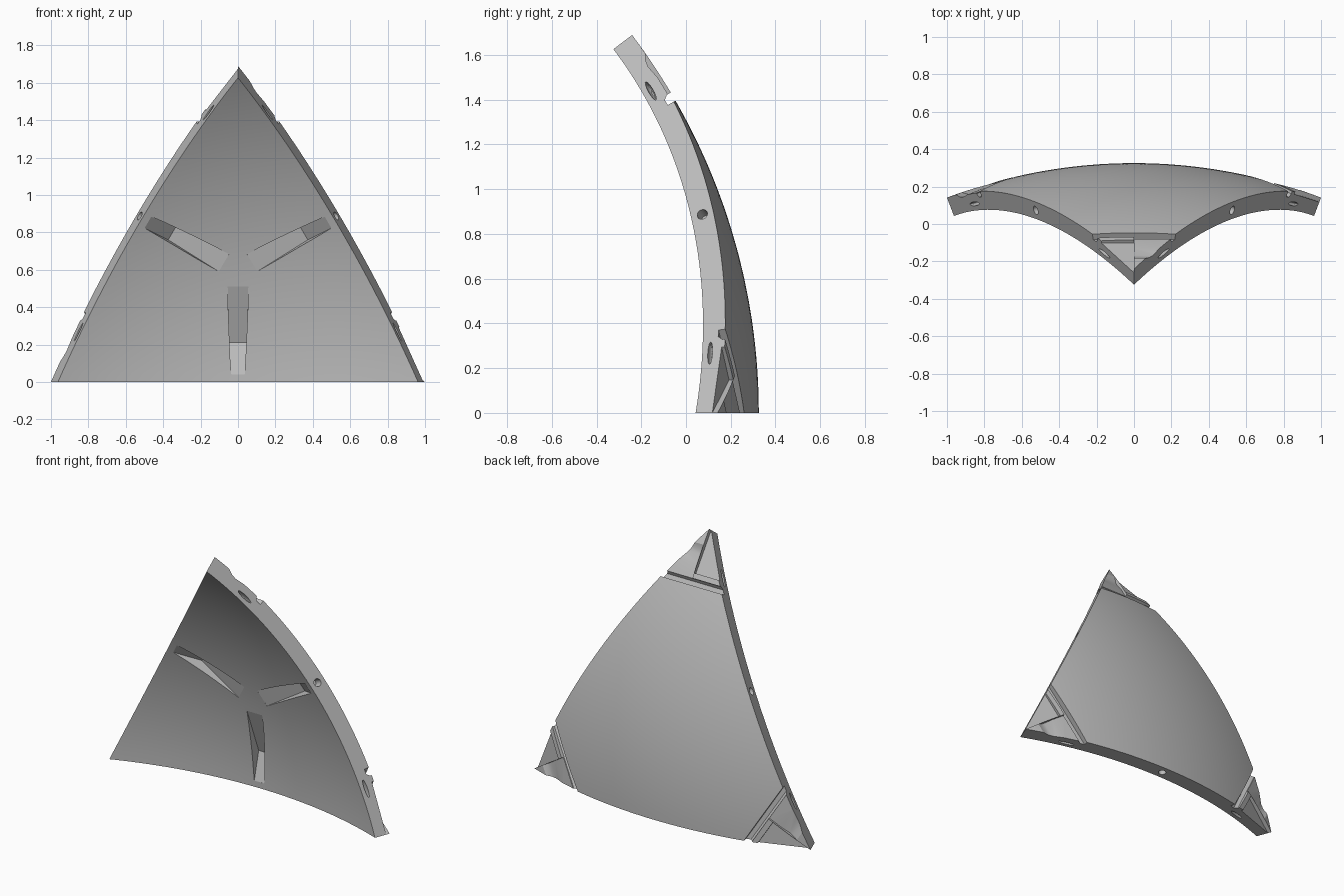
import bpy, bmesh
from math import sin, cos, pi, radians, asin, acos
from mathutils import Matrix, Vector

cube = bpy.data.objects.get("Cube")
if cube:
    bpy.data.objects.remove(cube)

# Spherical shell proportions: equilateral patch around a distant centre
HALF = radians(20.905)
R = 1 / sin(HALF)
RI = R - 0.105
APEX = acos(cos(2 * HALF) / cos(HALF))
CENTRE = Vector((0, -2.477, 0))

corners = [Vector((0, cos(APEX), sin(APEX))),
           Vector((sin(HALF), cos(HALF), 0)),
           Vector((-sin(HALF), cos(HALF), 0))]
axis = sum(corners, Vector()).normalized()

grey = bpy.data.materials.new("panel grey")
grey.use_nodes = True
grey.diffuse_color = (0.5, 0.5, 0.5, 1)
grey.node_tree.nodes["Principled BSDF"].inputs["Base Color"].default_value = (0.5, 0.5, 0.5, 1)


def make_object(name, bm):
    bmesh.ops.recalc_face_normals(bm, faces=bm.faces)
    mesh = bpy.data.meshes.new(name)
    bm.to_mesh(mesh)
    bm.free()
    mesh.materials.append(grey)
    obj = bpy.data.objects.new(name, mesh)
    obj.location = CENTRE
    bpy.context.collection.objects.link(obj)
    return obj


def prism(bm, profile):
    """Solid across x from (radius, elevation, x_min, x_max) stations."""
    sides = []
    for side in (2, 3):
        sides.append([bm.verts.new((p[side], p[0] * cos(p[1]), p[0] * sin(p[1])))
                      for p in profile])
        bm.faces.new(sides[-1])
    a, b = sides
    n = len(a)
    for i in range(n):
        j = (i + 1) % n
        bm.faces.new((a[i], a[j], b[j], b[i]))


def corner_profile(points, x0, x1):
    """Stations from (distance from the apex, depth below outer skin)."""
    return [(R - d, APEX - s / R, x0, x1) for s, d in points]


def cut(name, build):
    """Cut the same feature at all three thirds of the panel."""
    bm = bmesh.new()
    for k in range(3):
        before = set(bm.verts)
        build(bm)
        new = [v for v in bm.verts if v not in before]
        bmesh.ops.rotate(bm, cent=(0, 0, 0), verts=new,
                         matrix=Matrix.Rotation(k * 2 * pi / 3, 3, axis))
    cutter = make_object(name, bm)
    cutter.hide_render = True
    mod = panel.modifiers.new(name, 'BOOLEAN')
    mod.operation = 'DIFFERENCE'
    mod.solver = 'EXACT'
    mod.object = cutter
    bpy.ops.object.modifier_apply(modifier=mod.name)
    bpy.data.objects.remove(cutter)


# Curved triangular panel
bm = bmesh.new()
bm.faces.new([bm.verts.new(c) for c in corners])
bmesh.ops.subdivide_edges(bm, edges=bm.edges[:], cuts=35, use_grid_fill=True)
for v in bm.verts:
    v.co = v.co.normalized() * R
ext = bmesh.ops.extrude_face_region(bm, geom=bm.faces[:], use_keep_orig=True)
for v in ext["geom"]:
    if isinstance(v, bmesh.types.BMVert):
        v.co = v.co.normalized() * RI
panel = make_object("curved_panel", bm)
bpy.ops.object.select_all(action='DESELECT')
bpy.context.view_layer.objects.active = panel
panel.select_set(True)


# Wedge pockets on the inside, pointing at each edge
def pocket(bm):
    stations = [(0.51, 0, 0.055), (0.205, 0.07, 0.048), (0.04, 0, 0.036),
                (0.04, -0.05, 0.036), (0.51, -0.05, 0.055)]
    prism(bm, [(RI + d, asin(z / RI), -w, w) for z, d, w in stations])


# Straight channel that separates each corner from the main skin
def channel(bm):
    prism(bm, corner_profile([(0.31, -0.06), (0.31, 0.02), (0.325, 0.04),
                              (0.352, 0.04), (0.352, -0.06)], -0.4, 0.4))


# Stepped seat on one half of each corner
def seat(bm):
    prism(bm, corner_profile([(-0.1, -0.06), (-0.1, 0.02), (0.277, 0.02),
                              (0.277, -0.06)], -0.4, 0))


# Wavy dip on the other half
def dip(bm):
    prism(bm, corner_profile([(0.1, -0.06), (0.1, 0), (0.13, 0.018), (0.16, 0.024),
                              (0.22, 0.015), (0.315, 0.015), (0.315, -0.06)], 0.001, 0.4))


# Pin hole in the middle of each edge
def pin_hole(bm):
    bmesh.ops.create_cone(bm, cap_ends=True, segments=20, radius1=0.024, radius2=0.024,
                          depth=0.12, matrix=Matrix.Translation((0, R - 0.052, 0)))


# Slim lens-shaped slots near both ends of each edge
def lens_slots(bm):
    for side in (-1, 1):
        turn = Matrix.Rotation(-side * (HALF - radians(6.2)), 4, 'Z')
        place = Matrix.Translation((0, R - 0.068, 0))
        bmesh.ops.create_uvsphere(bm, u_segments=20, v_segments=10, radius=1,
                                  matrix=turn @ place @ Matrix.Diagonal((0.055, 0.011, 0.035, 1)))


for name, build in (("pocket", pocket), ("channel", channel), ("seat", seat),
                    ("dip", dip), ("pin_hole", pin_hole), ("lens_slots", lens_slots)):
    cut(name, build)

bpy.ops.object.shade_smooth_by_angle(angle=radians(20))
